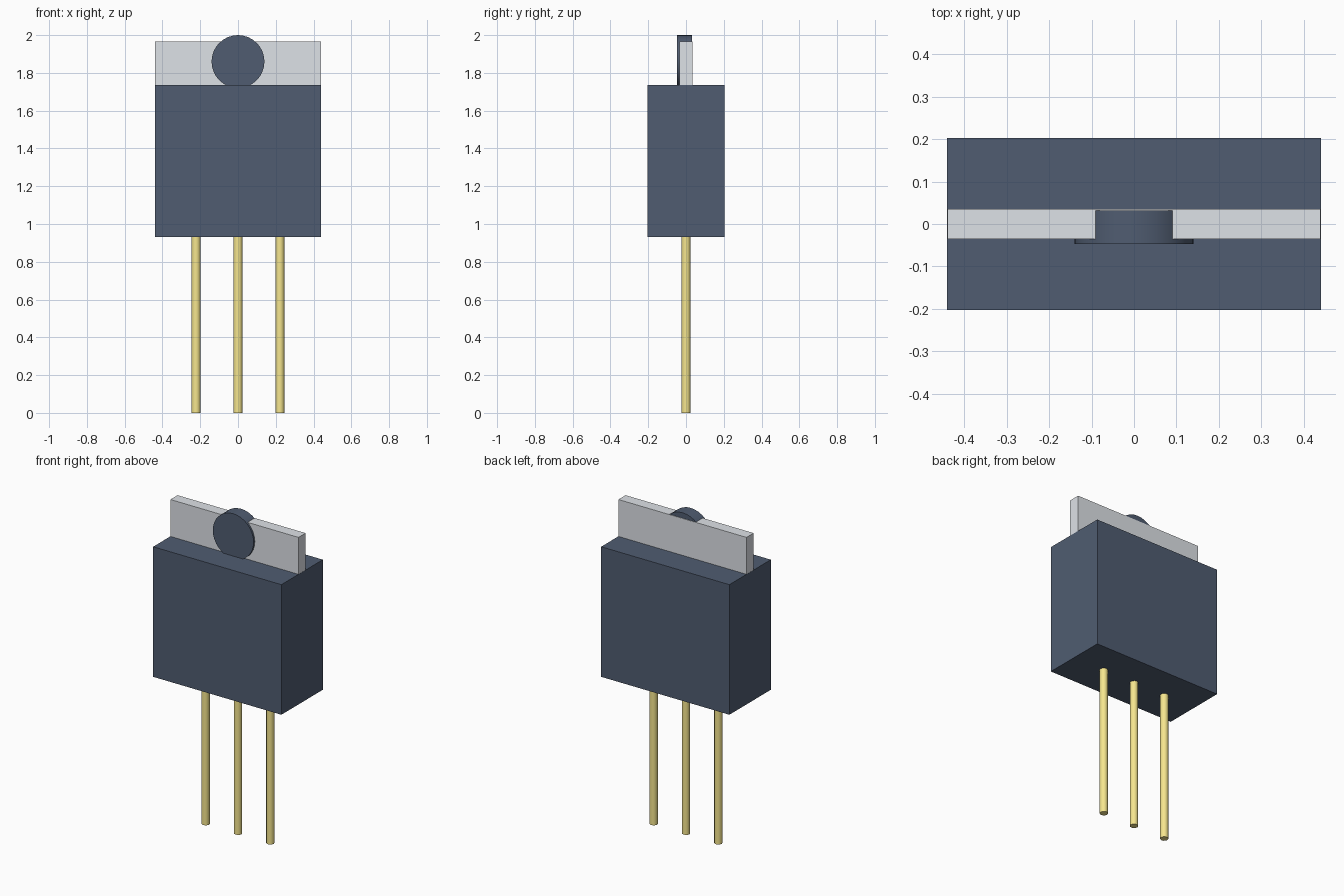
import bpy, math

if "Cube" in bpy.data.objects:
    bpy.data.objects.remove(bpy.data.objects["Cube"])


def material(name, rgb):
    m = bpy.data.materials.new(name)
    m.diffuse_color = (*rgb, 1)
    m.use_nodes = True
    m.node_tree.nodes["Principled BSDF"].inputs["Base Color"].default_value = m.diffuse_color
    return m


def box(name, half_x, half_y, z0, z1, mat):
    bpy.ops.mesh.primitive_cube_add(size=1, location=(0, 0, (z0 + z1) / 2))
    ob = bpy.context.object
    ob.name = name
    ob.scale = (2 * half_x, 2 * half_y, z1 - z0)
    bpy.ops.object.transform_apply(location=False, rotation=False, scale=True)
    ob.data.materials.append(mat)
    return ob


def cylinder(name, radius, depth, loc, sides, mat, rot=(0, 0, 0)):
    bpy.ops.mesh.primitive_cylinder_add(vertices=sides, radius=radius, depth=depth,
                                        location=loc, rotation=rot)
    ob = bpy.context.object
    ob.name = name
    ob.data.materials.append(mat)
    bpy.ops.object.shade_smooth_by_angle(angle=math.radians(40))
    return ob


dark = material("dark_plastic", (0.08, 0.108, 0.165))
silver = material("silver_metal", (0.73, 0.76, 0.80))
gold = material("gold_metal", (0.92, 0.79, 0.27))

# Plastic body with the metal tab set slightly into its top
box("body", 0.44, 0.203, 0.93, 1.737, dark)
box("heat_sink_tab", 0.4395, 0.035, 1.71, 1.966, silver)

# Round plug through the tab, proud of the front face
cylinder("tab_plug", 0.14, 0.079, (0, -0.0075, 1.86), 32, dark, (math.pi / 2, 0, 0))

# Three leads, running a little way into the body
for name, x in (("left_lead", -0.222), ("middle_lead", 0), ("right_lead", 0.222)):
    cylinder(name, 0.0235, 0.95, (x, 0, 0.475), 12, gold)
